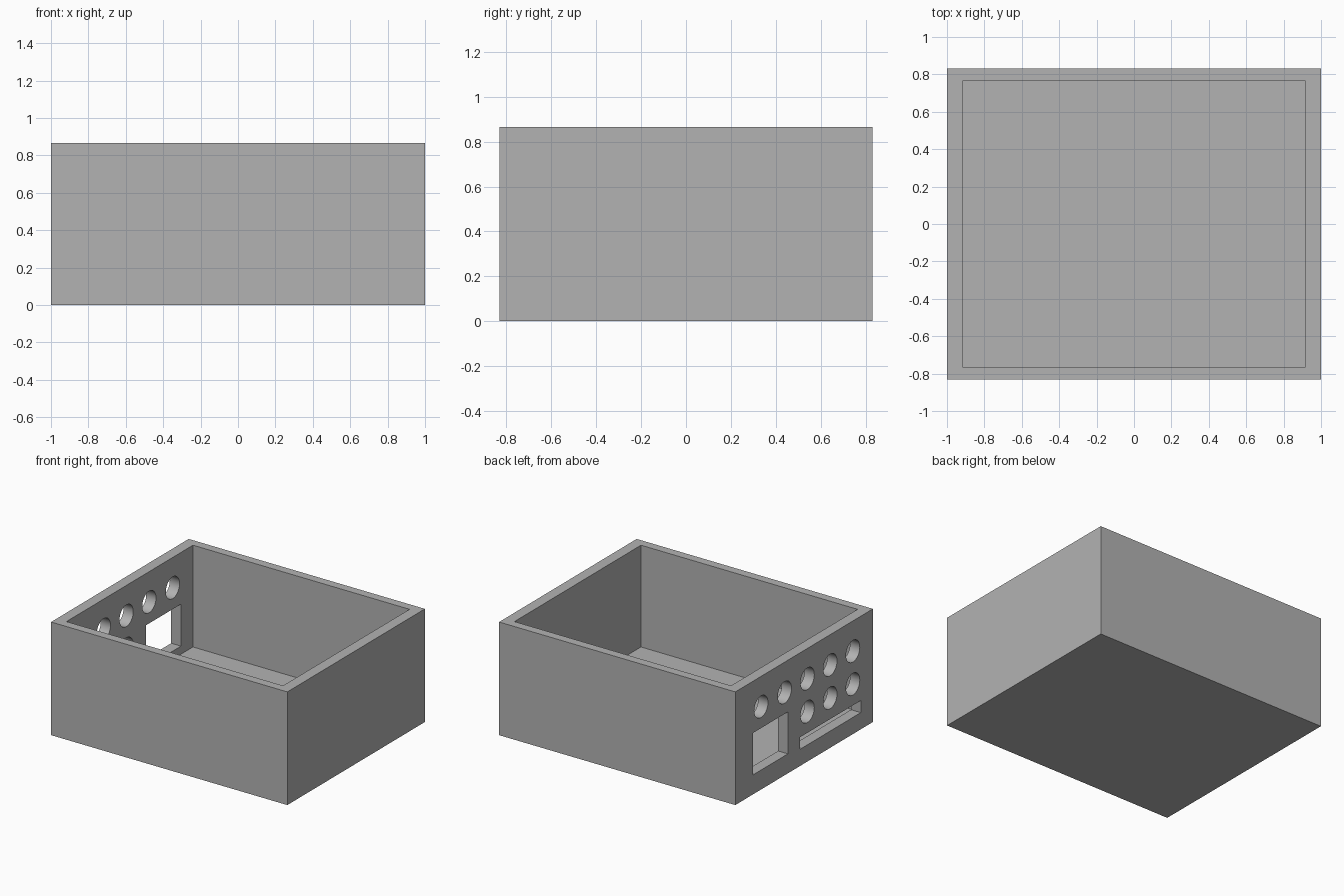
import bpy
import math

WIDTH, DEPTH, HEIGHT = 2.0, 1.664, 0.866
WALL_X, WALL_Y, FLOOR = 0.083, 0.067, 0.087

default = bpy.data.objects.get("Cube")
if default:
    bpy.data.objects.remove(default, do_unlink=True)

grey = bpy.data.materials.new("plain grey")
grey.use_nodes = True
colour = (0.45, 0.45, 0.45, 1)
grey.diffuse_color = colour
grey.node_tree.nodes["Principled BSDF"].inputs["Base Color"].default_value = colour


def block(name, low, high):
    """Box between two opposite corners."""
    middle = [(a + b) / 2 for a, b in zip(low, high)]
    bpy.ops.mesh.primitive_cube_add(size=1, location=middle)
    obj = bpy.context.object
    obj.name = name
    obj.scale = [b - a for a, b in zip(low, high)]
    bpy.ops.object.transform_apply(location=True, rotation=True, scale=True)
    obj.data.materials.append(grey)
    return obj


def port(y, z):
    """Round cutter running through the side wall."""
    bpy.ops.mesh.primitive_cylinder_add(
        vertices=48, radius=0.083, depth=WALL_X * 3,
        location=(-WIDTH / 2 + WALL_X / 2, y, z), rotation=(0, math.pi / 2, 0))
    obj = bpy.context.object
    obj.name = "round_port_cutter"
    obj.data.materials.append(grey)
    return obj


def side_opening(name, y0, y1, z0, z1):
    """Rectangular cutter running through the side wall."""
    left = -WIDTH / 2
    return block(name, (left - WALL_X, y0, z0), (left + 2 * WALL_X, y1, z1))


# Solid body of the enclosure
hx, hy = WIDTH / 2, DEPTH / 2
body = block("open_box", (-hx, -hy, 0), (hx, hy, HEIGHT))

# Cavity open at the top
cutters = [block("cavity_cutter", (WALL_X - hx, WALL_Y - hy, FLOOR),
                 (hx - WALL_X, hy - WALL_Y, HEIGHT + 0.2))]

# Two rows of round ports in the side wall
upper_row = (0.52, 0.235, -0.04, -0.315, -0.59)
cutters += [port(y, 0.634) for y in upper_row]
cutters += [port(y, 0.382) for y in upper_row[2:]]

# Square window and long slot below the ports
cutters.append(side_opening("window_cutter", 0.196, 0.62, 0.149, 0.47))
cutters.append(side_opening("slot_cutter", -0.685, 0.05, 0.128, 0.22))

# Cut every opening, then discard the cutters
bpy.context.view_layer.objects.active = body
for cutter in cutters:
    cutter.hide_render = True
    mod = body.modifiers.new("opening", "BOOLEAN")
    mod.operation = "DIFFERENCE"
    mod.solver = "EXACT"
    mod.object = cutter
    bpy.ops.object.modifier_apply(modifier=mod.name)
    bpy.data.objects.remove(cutter, do_unlink=True)

# Smooth port walls with crisp box edges
bpy.ops.object.select_all(action="DESELECT")
body.select_set(True)
bpy.context.view_layer.objects.active = body
bpy.ops.object.shade_smooth_by_angle(angle=math.radians(30))
